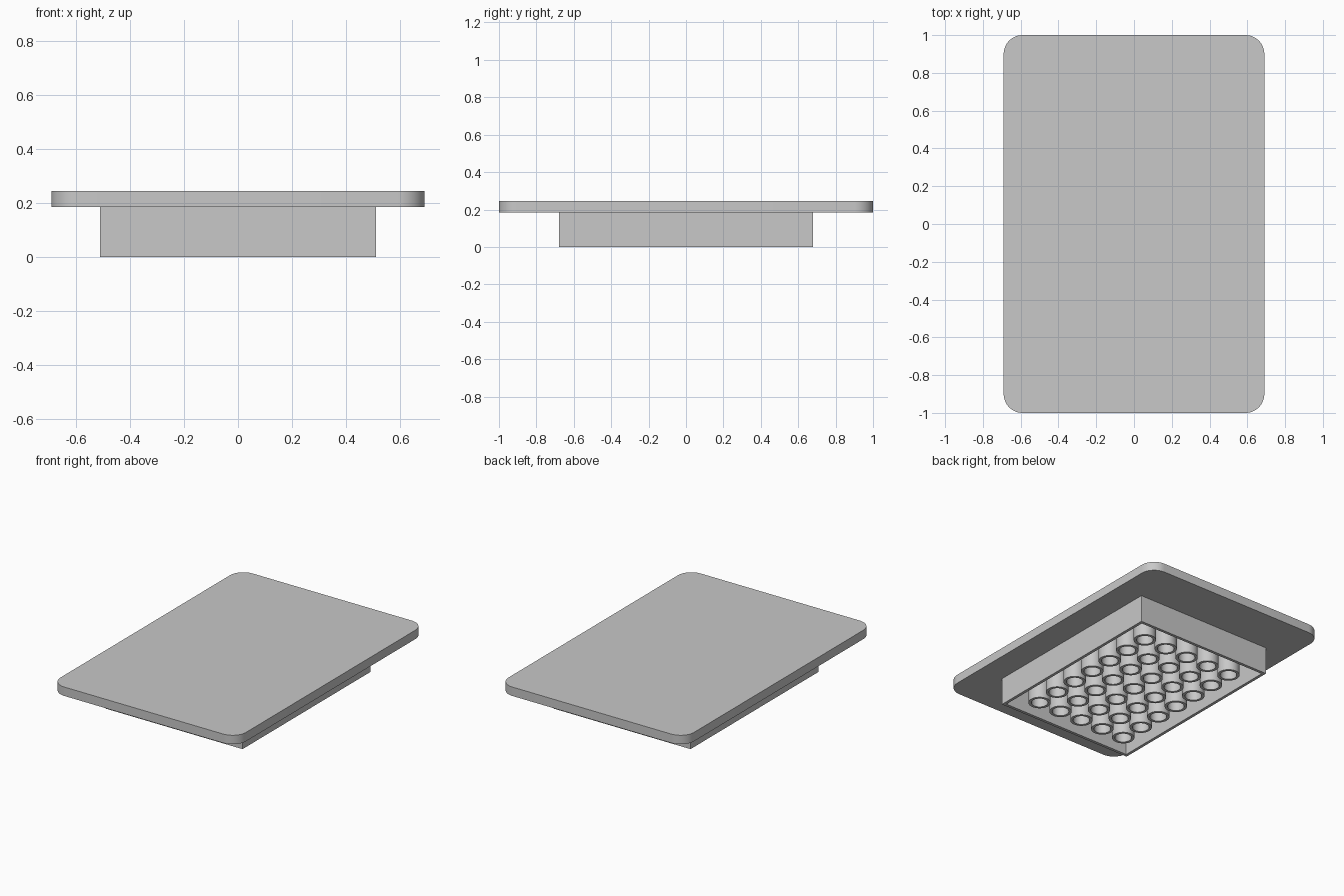
import bpy
import bmesh
import math
from mathutils import Matrix, Vector

PITCH = 0.171
UNDERSIDE = 0.185
TOP = 0.245

old = bpy.data.objects.get("Cube")
if old:
    bpy.data.objects.remove(old, do_unlink=True)

grey = bpy.data.materials.new("plain_grey")
grey.use_nodes = True
COLOUR = (0.58, 0.58, 0.58, 1.0)
grey.diffuse_color = COLOUR
grey.node_tree.nodes["Principled BSDF"].inputs["Base Color"].default_value = COLOUR


def make_mesh(bm, name):
    bmesh.ops.recalc_face_normals(bm, faces=bm.faces)
    mesh = bpy.data.meshes.new(name)
    bm.to_mesh(mesh)
    bm.free()
    mesh.materials.append(grey)
    return mesh


def add_object(mesh, name, location=(0, 0, 0)):
    obj = bpy.data.objects.new(name, mesh)
    obj.location = location
    bpy.context.collection.objects.link(obj)
    return obj


def smooth(obj):
    bpy.ops.object.select_all(action="DESELECT")
    obj.select_set(True)
    bpy.context.view_layer.objects.active = obj
    bpy.ops.object.shade_smooth_by_angle(angle=math.radians(35))


def box(width, depth, bottom, top):
    bm = bmesh.new()
    matrix = Matrix.Translation((0, 0, (bottom + top) / 2)) @ Matrix.Diagonal(
        (width, depth, top - bottom, 1))
    bmesh.ops.create_cube(bm, size=1, matrix=matrix)
    return bm


# Top plate with rounded corners
bm = box(1.38, 2.0, UNDERSIDE, TOP)
uprights = [e for e in bm.edges
            if abs(e.verts[0].co.z - e.verts[1].co.z) > 0.01]
bmesh.ops.bevel(bm, geom=uprights, offset=0.1, segments=12,
                profile=0.5, affect="EDGES")
smooth(add_object(make_mesh(bm, "top_plate"), "top_plate"))

# Hollow base, open at the bottom
bm = box(1.02, 1.36, 0, UNDERSIDE)
bm.faces.ensure_lookup_table()
floor = min(bm.faces, key=lambda f: f.calc_center_median().z)
bmesh.ops.inset_region(bm, faces=[floor], thickness=0.028)
cavity = bmesh.ops.extrude_discrete_faces(bm, faces=[floor])["faces"][0]
bmesh.ops.translate(bm, verts=cavity.verts, vec=(0, 0, UNDERSIDE - 0.003))
add_object(make_mesh(bm, "hollow_base"), "hollow_base")

# Tube: an open profile spun round its axis
bm = bmesh.new()
OUTER, INNER = 0.07, 0.052
points = [(OUTER, UNDERSIDE), (OUTER, 0), (INNER, 0), (INNER, UNDERSIDE)]
verts = [bm.verts.new((r, 0, z)) for r, z in points]
edges = [bm.edges.new(pair) for pair in zip(verts, verts[1:])]
bmesh.ops.spin(bm, geom=verts + edges, cent=Vector(), axis=(0, 0, 1),
               angle=math.tau, steps=32, use_merge=True)
bmesh.ops.remove_doubles(bm, verts=bm.verts, dist=0.0001)
# Point the normals away from the tube wall
bmesh.ops.recalc_face_normals(bm, faces=bm.faces)
rim = next(f for f in bm.faces if abs(f.normal.z) > 0.9)
flip = rim.normal.z > 0
tube = make_mesh(bm, "tube")
if flip:
    tube.flip_normals()

# Grid of tubes sharing one mesh
for col in range(-2, 3):
    for row in range(-3, 4):
        obj = add_object(tube, f"tube_{col + 3}_{row + 4}",
                         (col * PITCH, row * PITCH, 0))
        if (col, row) == (-2, -3):
            first = obj
for poly in tube.polygons:
    poly.use_smooth = abs(poly.normal.z) < 0.5
tube.set_sharp_from_angle(angle=math.radians(35))
